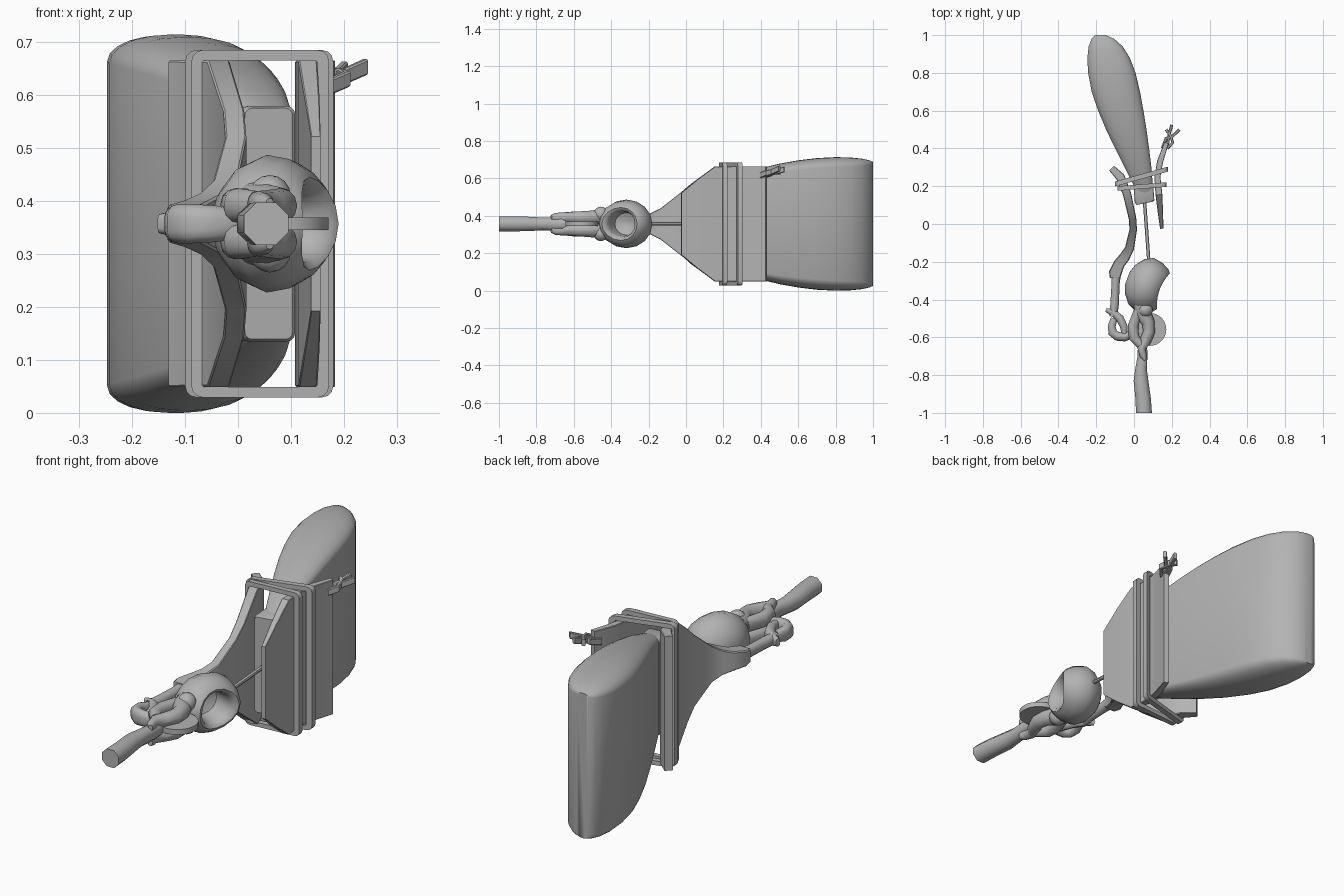
import bpy, bmesh, math
from mathutils import Vector

if "Cube" in bpy.data.objects:
    bpy.data.objects.remove(bpy.data.objects["Cube"])

ZC = 0.357
grey = bpy.data.materials.new("plain grey")
grey.diffuse_color = (0.45, 0.45, 0.45, 1)
grey.use_nodes = True
grey.node_tree.nodes["Principled BSDF"].inputs["Base Color"].default_value = grey.diffuse_color


def finish(name, bm, angle=35):
    bmesh.ops.recalc_face_normals(bm, faces=bm.faces)
    me = bpy.data.meshes.new(name)
    bm.to_mesh(me)
    bm.free()
    me.materials.append(grey)
    ob = bpy.data.objects.new(name, me)
    bpy.context.collection.objects.link(ob)
    bpy.ops.object.select_all(action='DESELECT')
    bpy.context.view_layer.objects.active = ob
    ob.select_set(True)
    bpy.ops.object.shade_smooth_by_angle(angle=math.radians(angle))
    return ob


def rounded(a, b, ra, n, rb=None):
    """Rounded rectangle outline with half sizes a, b and corner radii ra, rb."""
    rb = ra if rb is None else rb
    pts = []
    for q, (sx, sy) in enumerate([(1, 1), (-1, 1), (-1, -1), (1, -1)]):
        for i in range(n + 1):
            t = math.pi / 2 * (q + i / n)
            pts.append((sx * (a - ra) + ra * math.cos(t), sy * (b - rb) + rb * math.sin(t)))
    return pts


def skin(bm, rings, closed=False):
    vs = [[bm.verts.new(p) for p in ring] for ring in rings]
    m = len(vs[0])
    for k in range(len(vs) if closed else len(vs) - 1):
        A, B = vs[k], vs[(k + 1) % len(vs)]
        for i in range(m):
            j = (i + 1) % m
            bm.faces.new((A[i], A[j], B[j], B[i]))
    if not closed:
        bm.faces.new(vs[0])
        bm.faces.new(vs[-1][::-1])


def sweep(name, path, k=1.0, n=3, fixed=None, angle=35, squash=1.0):
    """Sweep a rounded section along (x, y, z, half width, half height) stations."""
    bm = bmesh.new()
    rings = []
    for i, (x, y, z, a, b) in enumerate(path):
        p, q = path[max(i - 1, 0)], path[min(i + 1, len(path) - 1)]
        side = fixed or Vector((q[1] - p[1], p[0] - q[0], 0)).normalized()
        r = min(a, b) * k
        rings.append([Vector((x, y, z)) + side * u + Vector((0, 0, v))
                      for u, v in rounded(a, b, r, n, r * squash)])
    skin(bm, rings)
    return finish(name, bm, angle)


def flat(rows):
    return [(x, y, ZC, a, b) for x, y, a, b in rows]


# swollen bag: left edge, right edge and half height along its length
bag = [(.15, .02, .104, .215), (.2, .0, .1, .235), (.3, -.05, .092, .27), (.4, -.1, .08, .298),
       (.5, -.148, .066, .322), (.6, -.19, .05, .34), (.7, -.224, .032, .352), (.8, -.243, .008, .357),
       (.88, -.247, -.022, .355), (.94, -.24, -.06, .349), (.98, -.225, -.105, .34), (1, -.205, -.15, .332)]
sweep("bag", [((l + r) / 2, y, ZC, (r - l) / 2, h) for y, l, r, h in bag], .9, 5,
      Vector((1, 0, 0)), 50, .48)

# stopper at the mouth of the bag
sweep("stopper", flat([(.058, .11, .046, .218), (.056, .12, .052, .222), (.05, .2, .052, .222)]), .3, 3)

# shaped side plates
sweep("left_plate", flat([(-.118, .295, .018, .308), (-.073, .25, .024, .308), (-.037, .16, .022, .308),
                          (-.008, .03, .02, .215), (-.004, -.03, .02, .165), (-.024, -.13, .024, .083),
                          (-.05, -.175, .028, .058), (-.078, -.21, .03, .044), (-.1, -.26, .034, .036),
                          (-.1, -.285, .028, .032)]), .15, 1)
sweep("right_plate", flat([(.147, -.025, .009, .165), (.14, .06, .014, .237), (.132, .155, .018, .308),
                           (.124, .25, .016, .308), (.138, .33, .016, .308), (.172, .43, .012, .308)]), .15, 1)


# two rectangular bands, each slightly skewed
def band(name, y, slope, t, x0, x1, h):
    bm = bmesh.new()
    cx, a = (x0 + x1) / 2, (x1 - x0) / 2
    rings = []
    for da, dh, r, dy in [(0, 0, .022, -t), (0, 0, .022, t), (.025, .02, .006, t), (.025, .02, .006, -t)]:
        rings.append([(cx + u, y + slope * (cx + u) + dy, ZC + v)
                      for u, v in rounded(a - da, h - dh, r, 3)])
    skin(bm, rings, True)
    finish(name, bm)


band("front_band", .195, .08, .012, -.088, .172, .328)
band("rear_band", .24, .28, .013, -.1, .18, .328)

# small forked clip on the right plate
for i, pts in enumerate([[(.15, .385), (.18, .43), (.185, .47), (.2, .525)],
                         [(.15, .4), (.17, .455), (.2, .46), (.24, .5)],
                         [(.175, .4), (.205, .43), (.195, .465), (.17, .5)]]):
    sweep(f"clip_prong_{i}", [(x, y, .618 + .2 * (y - .4) + .25 * (x - .18), .008, .015)
                              for x, y in pts], .4, 1)

# thin rod between the stopper and the bowl
sweep("rod", flat([(.055, .13, .009, .009), (.08, -.22, .009, .009)]), 1, 2)

# hollow bowl opening to the right, its rim flaring at front and back
bm = bmesh.new()
d = Vector((.94, -.34, 0)).normalized()
e, up = Vector((.34, .94, 0)).normalized(), Vector((0, 0, 1))
prof = [(-.165, .03, 0), (-.15, .07, 0), (-.115, .11, 0), (-.07, .13, 0), (-.025, .122, .008),
        (.005, .104, .018), (.016, .088, .022), (.008, .074, .022), (-.02, .066, .015),
        (-.08, .06, 0), (-.1, .02, 0)]
N = 16
rings = []
for t, r, flare in prof:
    ring = []
    for i in range(N):
        c, s = math.cos(math.tau * i / N), math.sin(math.tau * i / N)
        ring.append(Vector((.12, -.343, ZC)) + d * (t + flare * c * c) + (e * c * 1.14 + up * s) * r)
    rings.append(ring)
skin(bm, rings)
finish("bowl", bm, 50)

# jaw pieces and knuckles, mirrored above and below the middle
for s, side in ((1, "upper"), (-1, "lower")):
    z = ZC + s * .034
    sweep(f"{side}_jaw", [(x, y, z, a, b) for x, y, a, b in [
        (.03, -.42, .034, .045), (.045, -.47, .044, .042), (.075, -.52, .034, .036), (.08, -.57, .032, .033),
        (.06, -.62, .03, .03), (.04, -.66, .022, .028), (.05, -.7, .018, .024), (.06, -.72, .008, .014)]],
          1, 3, None, 50)
    sweep(f"{side}_cheek", [(x, y, z, a, b) for x, y, a, b in [
        (.02, -.46, .022, .032), (-.005, -.54, .028, .033), (.0, -.6, .028, .033), (.035, -.64, .022, .028)]],
          1, 3, None, 50)
    bm = bmesh.new()
    bmesh.ops.create_uvsphere(bm, u_segments=12, v_segments=8, radius=.04)
    bmesh.ops.translate(bm, verts=bm.verts, vec=(.06, -.455, ZC + s * .052))
    finish(f"{side}_knuckle", bm, 50)

# thin round disc in the jaws
bm = bmesh.new()
bmesh.ops.create_cone(bm, cap_ends=True, segments=32, radius1=.087, radius2=.087, depth=.024)
bmesh.ops.translate(bm, verts=bm.verts, vec=(.084, -.558, ZC))
finish("disc", bm)

# octagonal nozzle
sweep("nozzle", flat([(.053, -1, .042, .04), (.048, -.92, .041, .04), (.037, -.83, .039, .038),
                      (.037, -.77, .031, .034), (.045, -.7, .026, .034), (.045, -.62, .024, .03)]),
      .586, 1, Vector((1, 0, 0)), 50)

# arm from the left plate and the curled hook at its end
sweep("arm", flat([(-.095, -.27, .026, .03), (-.098, -.32, .021, .026), (-.102, -.42, .023, .026),
                   (-.11, -.49, .02, .026)]), 1, 3, None, 50)
sweep("hook", flat([(-.148, -.455, .01, .018), (-.11, -.47, .019, .028), (-.075, -.5, .022, .034),
                    (-.055, -.54, .02, .036), (-.05, -.58, .016, .03)]), 1, 3, None, 50)
sweep("hook_curl", flat([(-.105, -.5, .018, .026), (-.118, -.54, .021, .034), (-.113, -.575, .024, .037),
                         (-.088, -.595, .024, .037), (-.05, -.598, .024, .035), (-.02, -.585, .023, .032),
                         (.02, -.575, .022, .03)]), 1, 3, None, 50)
